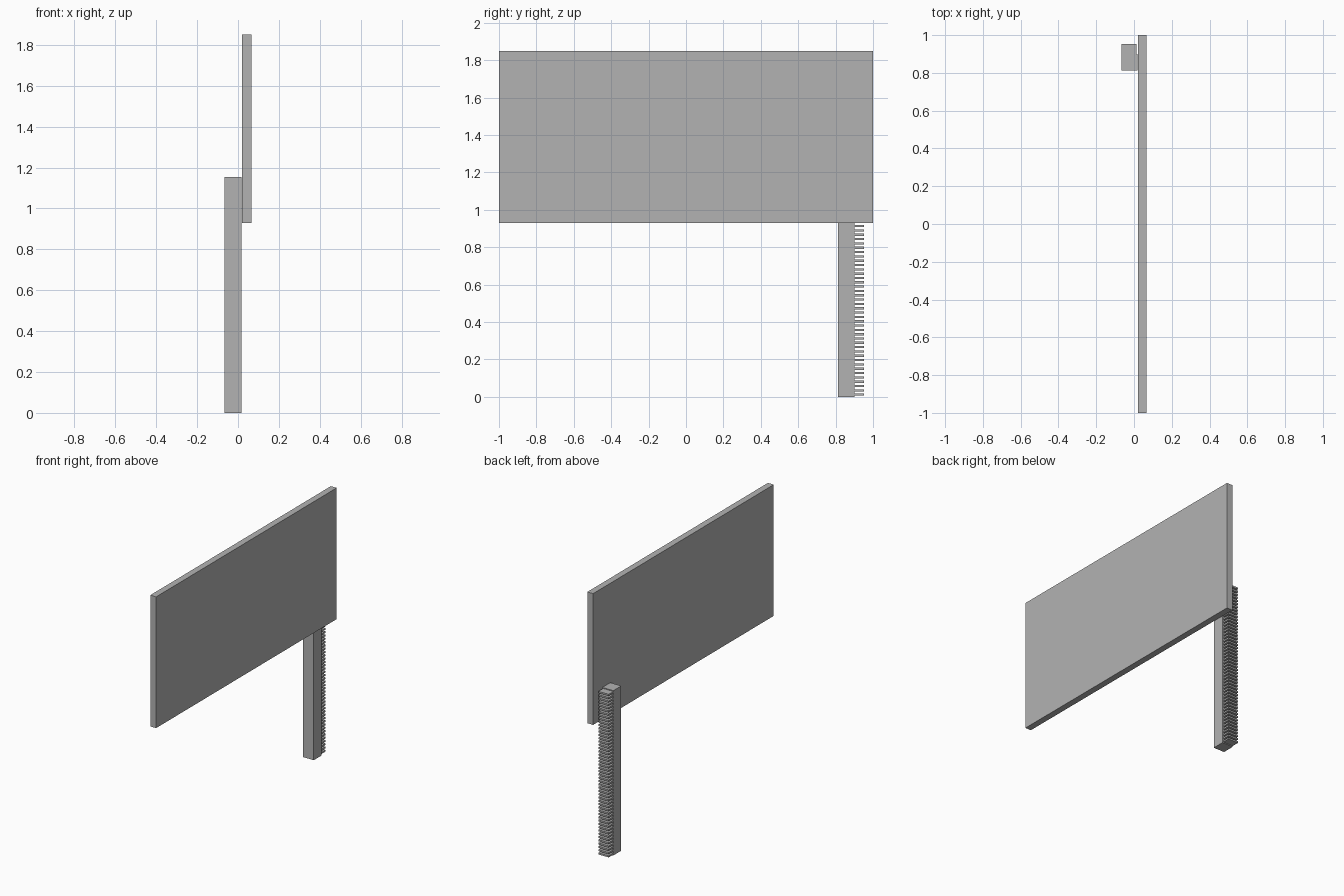
import bpy, bmesh
from mathutils import Matrix, Vector

if "Cube" in bpy.data.objects:
    bpy.data.objects.remove(bpy.data.objects["Cube"])

grey = bpy.data.materials.new("plain grey")
grey.diffuse_color = (0.45, 0.45, 0.45, 1)
grey.use_nodes = True
grey.node_tree.nodes["Principled BSDF"].inputs["Base Color"].default_value = grey.diffuse_color


def add_box(bm, lo, hi):
    lo, hi = Vector(lo), Vector(hi)
    size = hi - lo
    bmesh.ops.create_cube(bm, size=1, matrix=Matrix.Translation((lo + hi) / 2)
                          @ Matrix.Diagonal((*size, 1)))


def make(name, boxes):
    bm = bmesh.new()
    for lo, hi in boxes:
        add_box(bm, lo, hi)
    me = bpy.data.meshes.new(name)
    bm.to_mesh(me)
    bm.free()
    me.materials.append(grey)
    ob = bpy.data.objects.new(name, me)
    bpy.context.collection.objects.link(ob)


# Wide sign panel
make("sign_panel", [((0.02, -1, 0.93), (0.065, 1, 1.85))])

# Square post behind one end of the panel
make("post", [((-0.067, 0.813, 0), (0.018, 0.9, 1.155))])

# Evenly spaced thin slats up the outer face of the post
COUNT = 50
pitch = 1.155 / COUNT
slats = []
for i in range(COUNT):
    z = (i + 0.25) * pitch
    slats.append(((-0.067, 0.9, z), (0.012, 0.952, z + pitch / 2)))
make("post_slats", slats)
